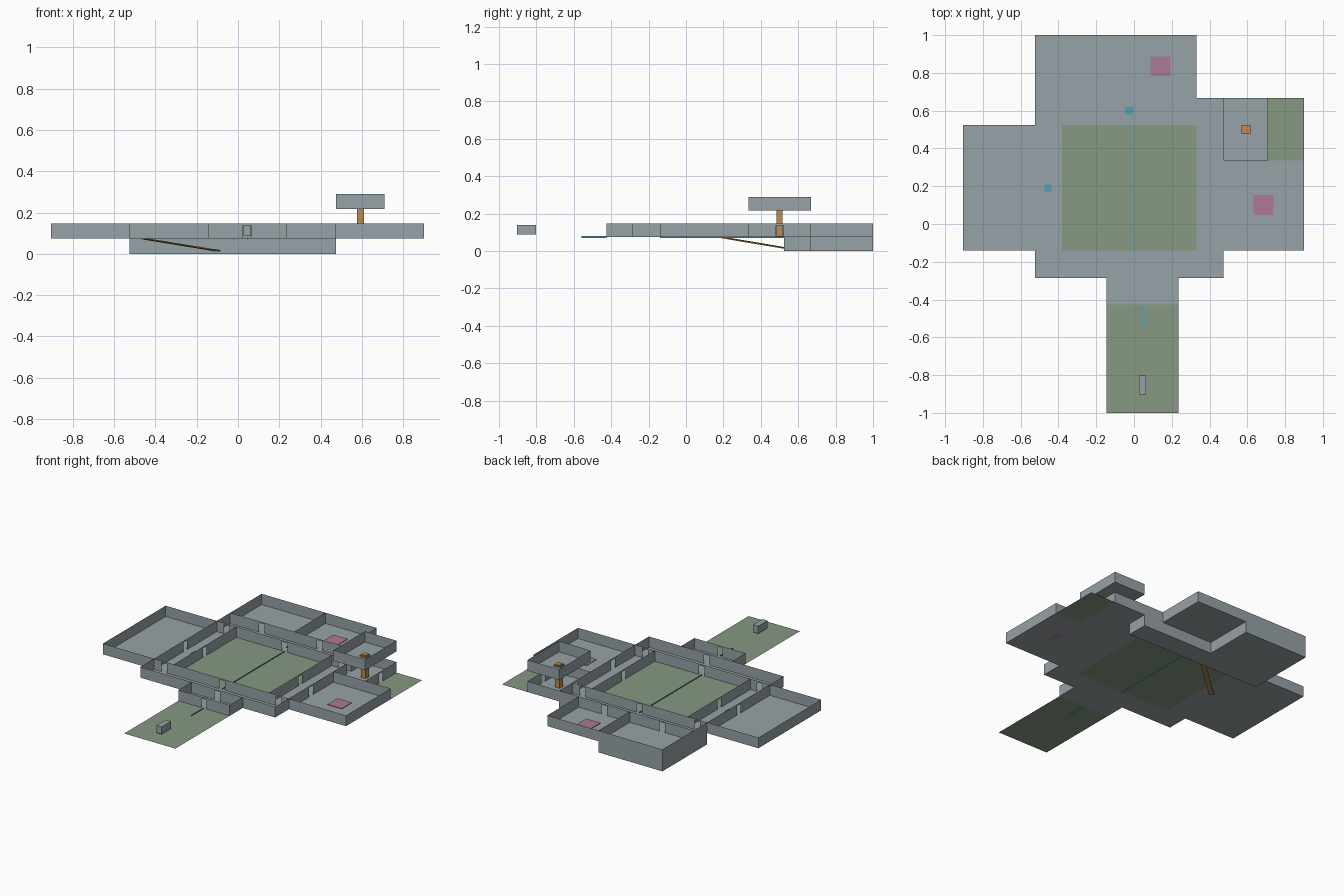
import bpy, bmesh, math
from mathutils import Vector

if "Cube" in bpy.data.objects:
    bpy.data.objects.remove(bpy.data.objects["Cube"])


def material(name, rgb):
    m = bpy.data.materials.new(name)
    m.diffuse_color = (*rgb, 1)
    m.use_nodes = True
    m.node_tree.nodes["Principled BSDF"].inputs["Base Color"].default_value = m.diffuse_color
    return m


GREY = material("wall grey", (0.31, 0.36, 0.385))
GREEN = material("grass green", (0.24, 0.32, 0.225))
PINK = material("pink marker", (0.42, 0.19, 0.31))
TEAL = material("teal path", (0.08, 0.36, 0.47))
ORANGE = material("orange shaft", (0.50, 0.27, 0.075))

BASE, WALL_H = 0.075, 0.072
DOOR_W, DOOR_H = 0.04, 0.062


def make(name, quads, mat):
    """Mesh object from a list of quads."""
    bm = bmesh.new()
    for q in quads:
        bm.faces.new([bm.verts.new(p) for p in q])
    bmesh.ops.remove_doubles(bm, verts=bm.verts, dist=1e-5)
    mesh = bpy.data.meshes.new(name)
    bm.to_mesh(mesh)
    bm.free()
    mesh.materials.append(mat)
    ob = bpy.data.objects.new(name, mesh)
    bpy.context.collection.objects.link(ob)
    return ob


def floor(name, x0, x1, y0, y1, z=BASE, mat=GREY):
    return make(name, [[(x0, y0, z), (x1, y0, z), (x1, y1, z), (x0, y1, z)]], mat)


def wall(name, axis, at, a, b, doors=(), z=BASE, h=WALL_H):
    """Thin wall on the plane axis = at, running a..b, with door openings."""
    def panel(s, e, low, high):
        pts = [(s, low), (e, low), (e, high), (s, high)]
        return [(at, t, w) if axis == "x" else (t, at, w) for t, w in pts]

    quads, start = [], a
    for d in sorted(doors):
        quads.append(panel(start, d - DOOR_W / 2, z, z + h))
        quads.append(panel(d - DOOR_W / 2, d + DOOR_W / 2, z + DOOR_H, z + h))
        start = d + DOOR_W / 2
    quads.append(panel(start, b, z, z + h))
    return make(name, quads, GREY)


def box(name, center, size, mat):
    bm = bmesh.new()
    bmesh.ops.create_cube(bm, size=1)
    bmesh.ops.scale(bm, vec=size, verts=bm.verts)
    mesh = bpy.data.meshes.new(name)
    bm.to_mesh(mesh)
    bm.free()
    mesh.materials.append(mat)
    ob = bpy.data.objects.new(name, mesh)
    ob.location = center
    bpy.context.collection.objects.link(ob)
    return ob


def beam(name, p, q, width, depth, mat):
    """Box stretched from p to q."""
    p, q = Vector(p), Vector(q)
    ob = box(name, (p + q) / 2, (width, (q - p).length, depth), mat)
    ob.rotation_euler = (q - p).to_track_quat("Y", "Z").to_euler()
    return ob


# Main level floors
floor("courtyard_lawn", -0.38, 0.33, -0.14, 0.525, mat=GREEN)
floor("entrance_lawn", -0.145, 0.235, -1.0, -0.425, mat=GREEN)
floor("side_lawn", 0.71, 0.9, 0.335, 0.667, mat=GREEN)
floor("left_room_floor", -0.905, -0.525, -0.14, 0.525)
floor("left_corridor_floor", -0.525, -0.38, -0.14, 0.525)
floor("right_corridor_floor", 0.33, 0.475, -0.14, 0.525)
floor("front_corridor_floor", -0.525, 0.475, -0.285, -0.14)
floor("back_corridor_floor", -0.525, 0.475, 0.525, 0.667)
floor("entrance_floor", -0.145, 0.235, -0.425, -0.285)
floor("back_left_room_floor", -0.525, -0.05, 0.667, 1.0)
floor("back_right_room_floor", -0.05, 0.33, 0.667, 1.0)
floor("shaft_room_floor", 0.475, 0.71, 0.335, 0.667)
floor("right_room_floor", 0.475, 0.9, -0.14, 0.335)

# Main level walls running front to back
wall("left_room_outer_wall", "x", -0.905, -0.14, 0.525)
wall("left_long_wall", "x", -0.525, -0.285, 1.0, [0.19])
wall("courtyard_left_wall", "x", -0.38, -0.14, 0.525, [0.19])
wall("courtyard_right_wall", "x", 0.33, -0.14, 0.525, [0.19])
wall("back_right_room_side_wall", "x", 0.33, 0.667, 1.0)
wall("right_long_wall", "x", 0.475, -0.285, 0.667, [0.095, 0.5])
wall("shaft_room_outer_wall", "x", 0.71, 0.335, 0.667, [0.5])
wall("right_room_outer_wall", "x", 0.9, -0.14, 0.335)
wall("back_rooms_divider", "x", -0.05, 0.667, 1.0)
for side, x in (("left", -0.145), ("right", 0.235)):
    wall("entrance_%s_wall" % side, "x", x, -0.425, -0.285)

# Main level walls running left to right
wall("entrance_front_wall", "y", -0.425, -0.145, 0.235, [0.045])
wall("front_corridor_wall", "y", -0.285, -0.525, 0.475, [0.045])
wall("courtyard_front_wall", "y", -0.14, -0.905, 0.9, [-0.45, -0.02, 0.4])
wall("courtyard_back_wall", "y", 0.525, -0.905, 0.475, [-0.45, -0.02, 0.4])
wall("right_room_back_wall", "y", 0.335, 0.475, 0.9)
wall("back_corridor_wall", "y", 0.667, -0.525, 0.71, [-0.29, 0.14])
wall("back_rooms_outer_wall", "y", 1.0, -0.525, 0.33)

# Basement: corridor plus one room
floor("basement_corridor_floor", -0.525, 0.475, 0.525, 0.667, 0)
floor("basement_room_floor", -0.525, -0.05, 0.667, 1.0, 0)
wall("basement_left_wall", "x", -0.525, 0.525, 1.0, z=0, h=BASE)
wall("basement_right_wall", "x", 0.475, 0.525, 0.667, z=0, h=BASE)
wall("basement_room_side_wall", "x", -0.05, 0.667, 1.0, z=0, h=BASE)
wall("basement_front_wall", "y", 0.525, -0.525, 0.475, z=0, h=BASE)
wall("basement_inner_wall", "y", 0.667, -0.525, 0.475, [-0.29], z=0, h=BASE)
wall("basement_back_wall", "y", 1.0, -0.525, -0.05, z=0, h=BASE)

# Upper room
UP = 0.218
floor("upper_room_floor", 0.475, 0.71, 0.335, 0.667, UP)
for side, x in (("left", 0.475), ("right", 0.71)):
    wall("upper_room_%s_wall" % side, "x", x, 0.335, 0.667, z=UP)
for side, y in (("front", 0.335), ("back", 0.667)):
    wall("upper_room_%s_wall" % side, "y", y, 0.475, 0.71, z=UP)

# Vertical shaft with its landing, and the sloped ramp to the basement
box("shaft", (0.593, 0.5, 0.155), (0.034, 0.034, 0.155), ORANGE)
box("shaft_landing", (0.593, 0.5, UP + 0.004), (0.048, 0.048, 0.008), ORANGE)
beam("basement_ramp", (-0.455, 0.19, BASE - 0.002), (-0.03, 0.6, 0.004), 0.03, 0.006, ORANGE)

# Start block on the entrance lawn
box("start_block", (0.045, -0.853, 0.113), (0.038, 0.1, 0.05), GREY)

# Pink floor markers
for name, x, y in (("back_marker", 0.14, 0.835), ("right_marker", 0.685, 0.1)):
    box(name, (x, y, BASE + 0.002), (0.105, 0.105, 0.004), PINK)

# Teal markers at the ramp ends and guide lines along the floor
box("ramp_top_marker", (-0.455, 0.19, BASE + 0.002), (0.035, 0.04, 0.004), TEAL)
box("ramp_bottom_marker", (-0.027, 0.6, BASE + 0.002), (0.042, 0.04, 0.004), TEAL)
beam("courtyard_guide", (-0.02, -0.14, BASE), (-0.02, 0.525, BASE), 0.003, 0.012, TEAL)
beam("entrance_guide", (0.045, -0.56, BASE), (0.045, -0.425, BASE), 0.003, 0.012, TEAL)
